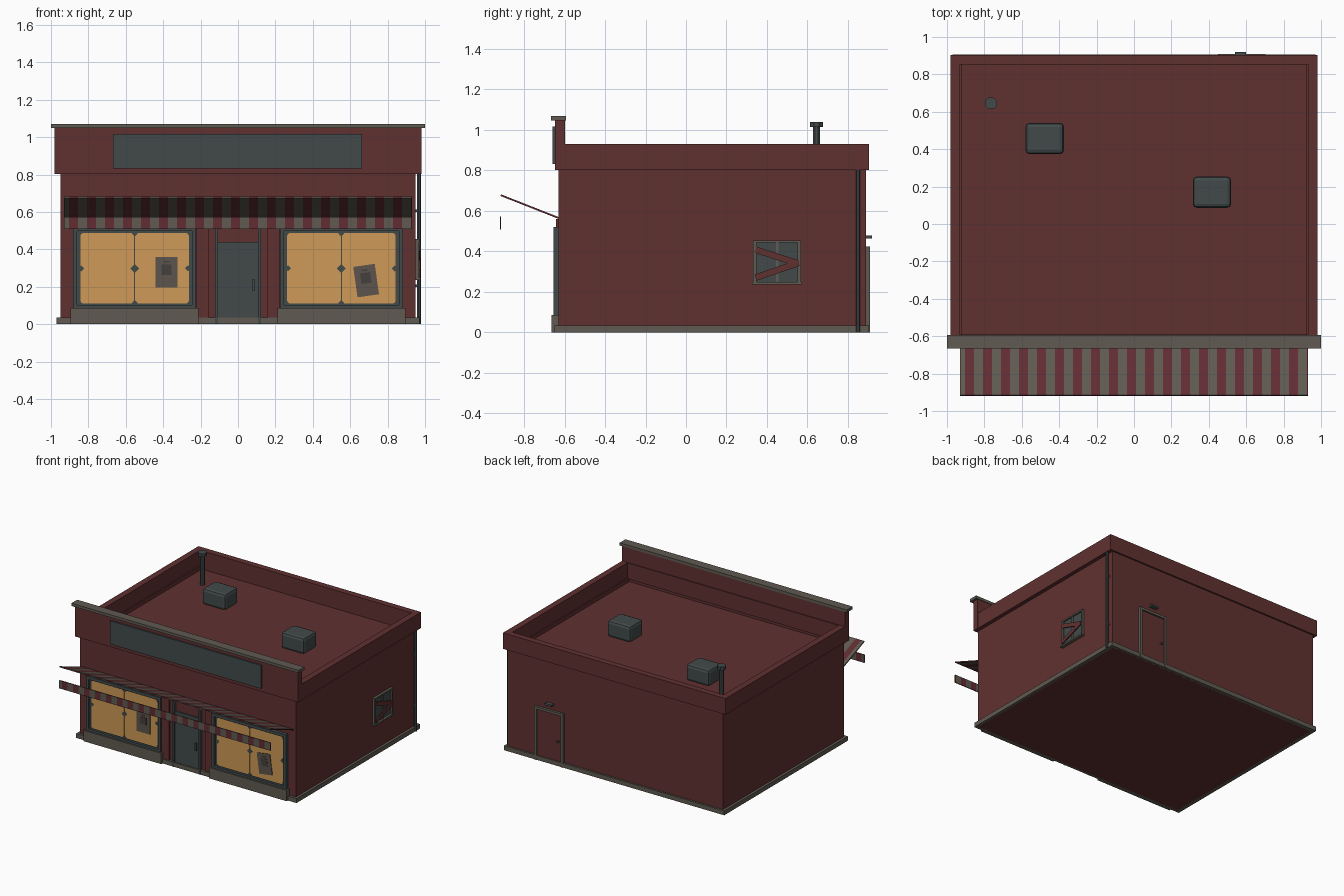
import bpy, bmesh, math
from mathutils import Matrix, Vector

if "Cube" in bpy.data.objects:
    bpy.data.objects.remove(bpy.data.objects["Cube"])

def mat(name, rgb):
    m = bpy.data.materials.new(name)
    m.diffuse_color = (*rgb, 1)
    m.use_nodes = True
    m.node_tree.nodes["Principled BSDF"].inputs["Base Color"].default_value = m.diffuse_color
    return m

RED = mat("brick_red", (0.118, 0.030, 0.030))
AWN = mat("awning_red", (0.120, 0.026, 0.032))
TRIM = mat("stone_grey", (0.115, 0.102, 0.082))
SLATE = mat("dark_slate", (0.055, 0.068, 0.068))
GLOW = mat("warm_window", (0.62, 0.32, 0.095))
PAPER = mat("paper_grey", (0.110, 0.088, 0.072))
INK = mat("paper_dark", (0.060, 0.050, 0.046))

def finish(name, bm, *mats):
    me = bpy.data.meshes.new(name)
    bm.normal_update()
    bm.to_mesh(me)
    bm.free()
    for m in mats:
        me.materials.append(m)
    ob = bpy.data.objects.new(name, me)
    bpy.context.collection.objects.link(ob)
    return ob

def box(name, x0, x1, y0, y1, z0, z1, m, rot=0, axis='Y', pivot=None):
    bm = bmesh.new()
    bmesh.ops.create_cube(bm, size=1)
    c = Vector(((x0 + x1) / 2, (y0 + y1) / 2, (z0 + z1) / 2))
    bmesh.ops.transform(bm, matrix=Matrix.Diagonal((x1 - x0, y1 - y0, z1 - z0, 1)), verts=bm.verts)
    p = (Vector(pivot) - c) if pivot else Vector((0, 0, 0))
    R = Matrix.Rotation(math.radians(rot), 4, axis)
    bmesh.ops.transform(bm, matrix=Matrix.Translation(c + p) @ R @ Matrix.Translation(-p), verts=bm.verts)
    return finish(name, bm, m)

def ring(name, xo, y0, y1, t, z0, z1, m):
    box(name + "_left", -xo, -xo + t, y0, y1, z0, z1, m)
    box(name + "_right", xo - t, xo, y0, y1, z0, z1, m)
    box(name + "_front", -xo + t, xo - t, y0, y0 + t, z0, z1, m)
    box(name + "_back", -xo + t, xo - t, y1 - t, y1, z0, z1, m)

def plate(name, pts, y, t, m):
    # flat outline in the x-z plane, extruded towards the back
    bm = bmesh.new()
    f = bm.faces.new([bm.verts.new((x, y, z)) for x, z in pts])
    r = bmesh.ops.extrude_face_region(bm, geom=[f])
    bmesh.ops.translate(bm, vec=(0, t, 0), verts=[v for v in r['geom'] if isinstance(v, bmesh.types.BMVert)])
    bmesh.ops.recalc_face_normals(bm, faces=bm.faces)
    return finish(name, bm, m)

def rounded(x0, x1, z0, z1, r):
    pts = []
    for cx, cz, a0 in ((x1 - r, z1 - r, 0), (x0 + r, z1 - r, 90), (x0 + r, z0 + r, 180), (x1 - r, z0 + r, 270)):
        for k in range(4):
            a = math.radians(a0 + 30 * k)
            pts.append((cx + r * math.cos(a), cz + r * math.sin(a)))
    return pts

def cyl(name, x, y, z0, z1, r, m, n=8):
    bm = bmesh.new()
    bmesh.ops.create_cone(bm, cap_ends=True, segments=n, radius1=r, radius2=r, depth=z1 - z0,
                          matrix=Matrix.Translation((x, y, (z0 + z1) / 2)) @ Matrix.Rotation(math.pi / n, 4, 'Z'))
    return finish(name, bm, m)

# Main building, roof edge and base course
ROOF = 0.78
box("main_body", -0.95, 0.95, -0.63, 0.89, 0, ROOF, RED)
ring("wall_top", 0.95, -0.63, 0.89, 0.03, ROOF, 0.81, RED)
ring("parapet", 0.98, -0.64, 0.903, 0.05, 0.803, 0.93, RED)
ring("plinth", 0.97, -0.65, 0.905, 0.03, 0, 0.035, TRIM)

# Raised front with coping and blank sign panel
box("front_parapet", -0.982, 0.982, -0.647, -0.598, 0.803, 1.05, RED)
box("front_coping", -1.0, 1.0, -0.666, -0.594, 1.048, 1.07, TRIM)
box("sign_panel", -0.667, 0.664, -0.66, -0.64, 0.832, 1.017, SLATE)

# Shop windows
for side, s in (("left", -1), ("right", 1)):
    cx = s * 0.5525
    n = side + "_window"
    box(n + "_base", cx - 0.342, cx + 0.342, -0.665, -0.62, 0, 0.086, TRIM)
    box(n + "_back", cx - 0.325, cx + 0.325, -0.636, -0.625, 0.086, 0.515, SLATE)
    for e in (-1, 1):
        c = cx + e * 0.318
        box(n + "_jamb", c - 0.011, c + 0.011, -0.655, -0.625, 0.086, 0.52, SLATE)
    box(n + "_head", cx - 0.307, cx + 0.307, -0.655, -0.625, 0.497, 0.52, SLATE)
    box(n + "_bottom", cx - 0.307, cx + 0.307, -0.655, -0.625, 0.086, 0.103, SLATE)
    for e in (-1, 1):
        a, b = sorted((cx + e * 0.003, cx + e * 0.29))
        plate(n + "_pane", rounded(a, b, 0.11, 0.488, 0.018), -0.64, 0.005, GLOW)
    # diamond shaped clips on the panes
    for dx, dz, r in ((-0.285, 0.298, 0.016), (0, 0.298, 0.024), (0.285, 0.298, 0.016),
                      (0, 0.484, 0.016), (0, 0.114, 0.016)):
        x, z = cx + dx, dz
        plate(n + "_clip", [(x - r, z), (x, z - r), (x + r, z), (x, z + r)], -0.642, 0.004, SLATE)

# Posters on the glass
for n, x, z, r in (("left_poster", -0.382, 0.278, 0), ("right_poster", 0.685, 0.233, -8)):
    p = (x, -0.642, z)
    box(n, x - 0.058, x + 0.058, -0.645, -0.639, z - 0.082, z + 0.082, PAPER, r, 'Y', p)
    box(n + "_picture", x - 0.027, x + 0.027, -0.647, -0.641, z - 0.015, z + 0.042, INK, r, 'Y', p)
    box(n + "_heading", x - 0.015, x + 0.015, -0.647, -0.641, z + 0.052, z + 0.060, INK, r, 'Y', p)

# Front door
box("front_door", -0.107, 0.107, -0.642, -0.62, 0.033, 0.44, SLATE)
for s in (-1, 1):
    c = s * 0.115
    box("front_door_jamb", c - 0.008, c + 0.008, -0.652, -0.62, 0.0, 0.51, SLATE)
    c = s * 0.19
    box("front_pilaster", c - 0.033, c + 0.033, -0.642, -0.62, 0.035, 0.56, RED)
box("front_door_handle", 0.076, 0.09, -0.655, -0.64, 0.18, 0.24, SLATE)

# Striped awning, tilted upwards, with hanging valance
edges = [-0.93] + [-0.904 + 0.0481 * k for k in range(39)]
edges = [e for e in edges if e < 0.925] + [0.93]
def striped(name, a, b, off):
    bm = bmesh.new()
    for i in range(len(edges) - 1):
        x0, x1 = edges[i], edges[i + 1]
        vs = [bm.verts.new((x, p[0] + o[0], p[1] + o[1]))
              for o in ((0, 0), off) for x, p in ((x0, a), (x1, a), (x1, b), (x0, b))]
        quads = [(0, 1, 2, 3), (4, 7, 6, 5), (0, 4, 5, 1), (2, 6, 7, 3)]
        if i == 0:
            quads.append((0, 3, 7, 4))
        if i == len(edges) - 2:
            quads.append((1, 5, 6, 2))
        for q in quads:
            bm.faces.new([vs[k] for k in q]).material_index = i % 2
    bmesh.ops.remove_doubles(bm, verts=bm.verts, dist=1e-5)
    bmesh.ops.recalc_face_normals(bm, faces=bm.faces)
    return finish(name, bm, TRIM, AWN)
striped("awning", (-0.917, 0.674), (-0.63, 0.561), (0.003, 0.008))
striped("awning_valance", (-0.92, 0.508), (-0.92, 0.572), (0.007, 0))

# Boarded window on the right wall
Y0, Y1, Z0, Z1 = 0.34, 0.56, 0.245, 0.447
box("side_window_glass", 0.94, 0.957, Y0, Y1, Z0, Z1, SLATE)
for y in (Y0, Y1):
    box("side_window_jamb", 0.94, 0.968, y - 0.008, y + 0.008, Z0, Z1, TRIM)
box("side_window_mullion", 0.94, 0.964, 0.444, 0.456, Z0, Z1, TRIM)
box("side_window_head", 0.94, 0.97, Y0 - 0.008, Y1 + 0.008, Z1 - 0.004, Z1 + 0.008, TRIM)
box("side_window_sill", 0.94, 0.975, Y0 - 0.014, Y1 + 0.014, Z0 - 0.008, Z0 + 0.004, TRIM)
for n, z, a, x in (("upper", 0.374, -18, 0.968), ("lower", 0.307, 19, 0.973)):
    box(n + "_board", x - 0.004, x + 0.004, 0.338, 0.562, z - 0.016, z + 0.016, RED, a, 'X')

# Downpipe at the rear right corner
cyl("downpipe", 0.968, 0.85, 0, 0.81, 0.011, SLATE)
for z in (0.2, 0.6):
    box("downpipe_bracket", 0.945, 0.97, 0.842, 0.858, z, z + 0.012, SLATE)

# Back door with lamp
box("back_door", 0.465, 0.685, 0.88, 0.897, 0.0, 0.41, RED)
for x in (0.458, 0.692):
    box("back_door_jamb", x - 0.01, x + 0.01, 0.88, 0.909, 0, 0.42, TRIM)
box("back_door_head", 0.448, 0.702, 0.88, 0.909, 0.405, 0.425, TRIM)
box("back_door_knob", 0.488, 0.504, 0.89, 0.909, 0.185, 0.2, SLATE)
box("back_lamp", 0.54, 0.60, 0.885, 0.92, 0.463, 0.478, SLATE)

# Roof units and vent pipe
for n, x, y in (("rear", -0.477, 0.457), ("front", 0.417, 0.17)):
    bm = bmesh.new()
    bmesh.ops.create_cube(bm, size=1)
    bmesh.ops.transform(bm, matrix=Matrix.Translation((x, y, ROOF + 0.06)) @ Matrix.Diagonal((0.205, 0.168, 0.13, 1)), verts=bm.verts)
    bmesh.ops.bevel(bm, geom=list(bm.edges), offset=0.022, segments=2, profile=0.5, affect='EDGES')
    finish(n + "_roof_unit", bm, SLATE)
cyl("vent_pipe", -0.765, 0.645, ROOF - 0.01, 1.02, 0.018, SLATE)
cyl("vent_cap", -0.765, 0.645, 1.014, 1.04, 0.034, SLATE)
